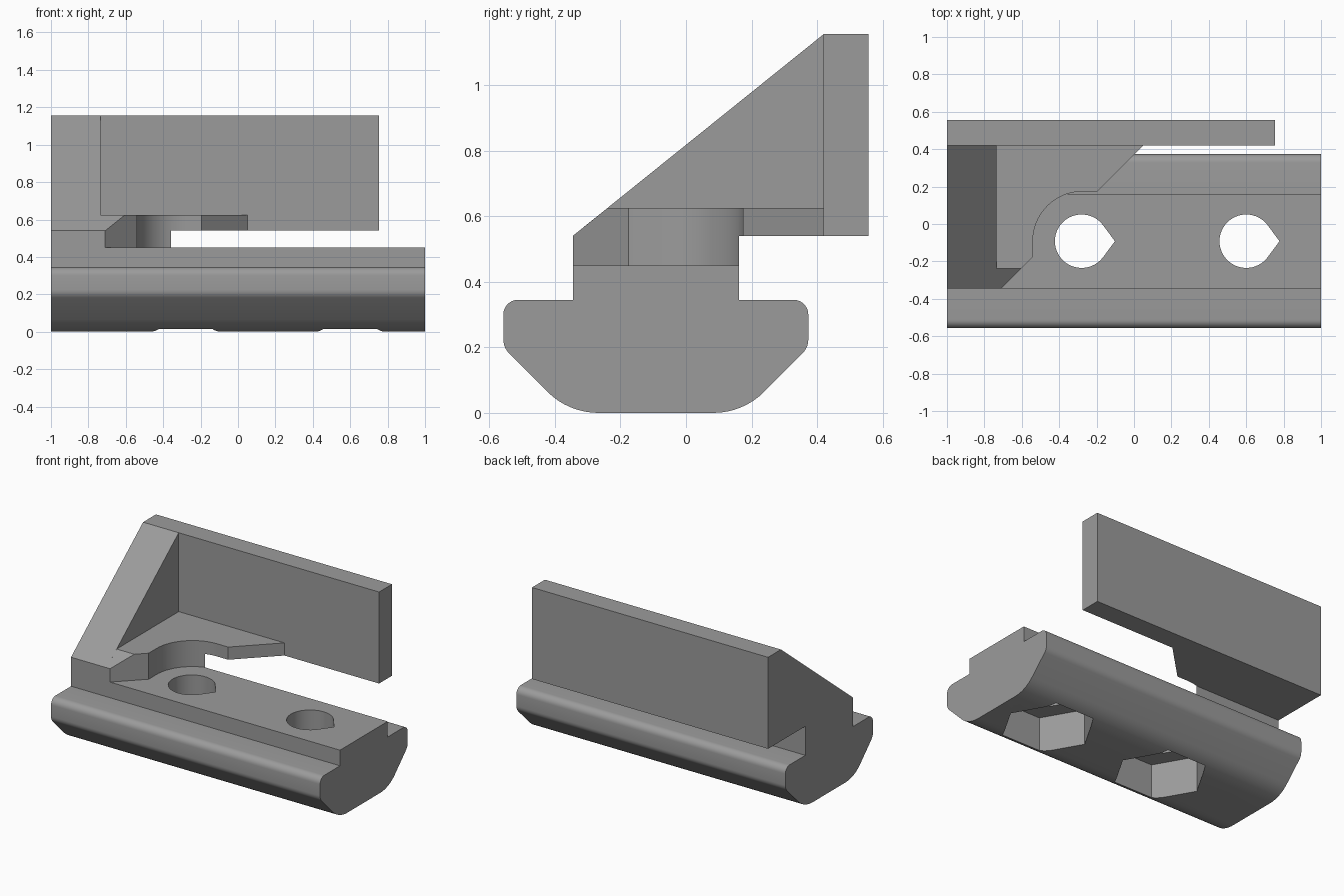
import bpy, bmesh, math

if "Cube" in bpy.data.objects:
    bpy.data.objects.remove(bpy.data.objects["Cube"])

grey = bpy.data.materials.new("plain grey")
grey.diffuse_color = (0.33, 0.33, 0.33, 1)
grey.use_nodes = True
grey.node_tree.nodes["Principled BSDF"].inputs["Base Color"].default_value = grey.diffuse_color
MID = -0.092  # y of the rail's centre line


def prism(name, pts, lo, hi, axis):
    """Extrude a closed outline: (y, z) points along x, or (x, y) points along z."""
    place = (lambda p, t: (t, p[0], p[1])) if axis == 'X' else (lambda p, t: (p[0], p[1], t))
    bm = bmesh.new()
    a = [bm.verts.new(place(p, lo)) for p in pts]
    b = [bm.verts.new(place(p, hi)) for p in pts]
    bm.faces.new(a)
    bm.faces.new(b)
    for i in range(len(pts)):
        j = (i + 1) % len(pts)
        bm.faces.new((a[i], a[j], b[j], b[i]))
    bmesh.ops.recalc_face_normals(bm, faces=bm.faces)
    me = bpy.data.meshes.new(name)
    bm.to_mesh(me)
    bm.free()
    me.materials.append(grey)
    ob = bpy.data.objects.new(name, me)
    bpy.context.collection.objects.link(ob)
    return ob


def combine(ob, other, op):
    """Apply a boolean and remove the second solid."""
    mod = ob.modifiers.new(op.lower(), 'BOOLEAN')
    mod.object, mod.operation, mod.solver = other, op, 'EXACT'
    bpy.context.view_layer.objects.active = ob
    bpy.ops.object.modifier_apply(modifier=mod.name)
    bpy.data.objects.remove(other)


def arc(cx, cy, r, a0, a1, n):
    return [(cx + r * math.cos(math.radians(a0 + (a1 - a0) * i / n)),
             cy + r * math.sin(math.radians(a0 + (a1 - a0) * i / n))) for i in range(n + 1)]


# Rail: half section mirrored about its centre line
half = (arc(0.175, 0.22, 0.22, -90, -45, 8)
        + arc(0.405, 0.224, 0.06, -45, 0, 5)
        + arc(0.42, 0.30, 0.045, 0, 90, 7)
        + [(0.253, 0.345), (0.253, 0.45)])
section = [(MID + y, z) for y, z in half] + [(MID - y, z) for y, z in reversed(half)]
body = prism("slot_rail_bracket", section, -1, 1, 'X')

# Teardrop screw holes over hexagonal nut pockets
for x in (-0.28, 0.60):
    hole = arc(x, MID, 0.143, 37, 323, 36) + [(x + 0.178, MID)]
    combine(body, prism("hole_cutter", hole, -0.1, 0.5, 'Z'), 'DIFFERENCE')
    nut = arc(x, MID, 0.29, 0, 300, 5)
    combine(body, prism("nut_cutter", nut, -0.1, 0.24, 'Z'), 'DIFFERENCE')

# Floor: plan outline with curved screw clearance, trimmed by its side section
plan = ([(-1, -0.345), (-0.71, -0.345), (-0.541, -0.176)]
        + arc(-0.275, MID, 0.266, 180, 90, 20)
        + [(-0.195, 0.174), (0.051, 0.42), (0.051, 0.5), (-1, 0.5)])
floor = prism("floor", plan, 0.3, 0.8, 'Z')
side = [(-0.345, 0.40), (0.161, 0.40), (0.161, 0.54), (0.45, 0.54),
        (0.45, 0.625), (-0.239, 0.625), (-0.345, 0.54)]
combine(floor, prism("floor_section", side, -1, 0.5, 'X'), 'INTERSECT')
# Keep the floor's overlap inside the rail post
combine(body, floor, 'UNION')

# Sloping end rib and upright back plate
rib = [(-0.345, 0.54), (0.161, 0.54), (0.45, 0.54), (0.45, 1.155), (0.42, 1.155)]
combine(body, prism("end_rib", rib, -1, -0.735, 'X'), 'UNION')
plate = [(0.42, 0.54), (0.557, 0.54), (0.557, 1.155), (0.42, 1.155)]
combine(body, prism("back_plate", plate, -1, 0.755, 'X'), 'UNION')

# Smooth the rounded surfaces, keeping the edges crisp
bpy.ops.object.select_all(action='DESELECT')
body.select_set(True)
bpy.context.view_layer.objects.active = body
bpy.ops.object.shade_smooth_by_angle(angle=math.radians(25))
